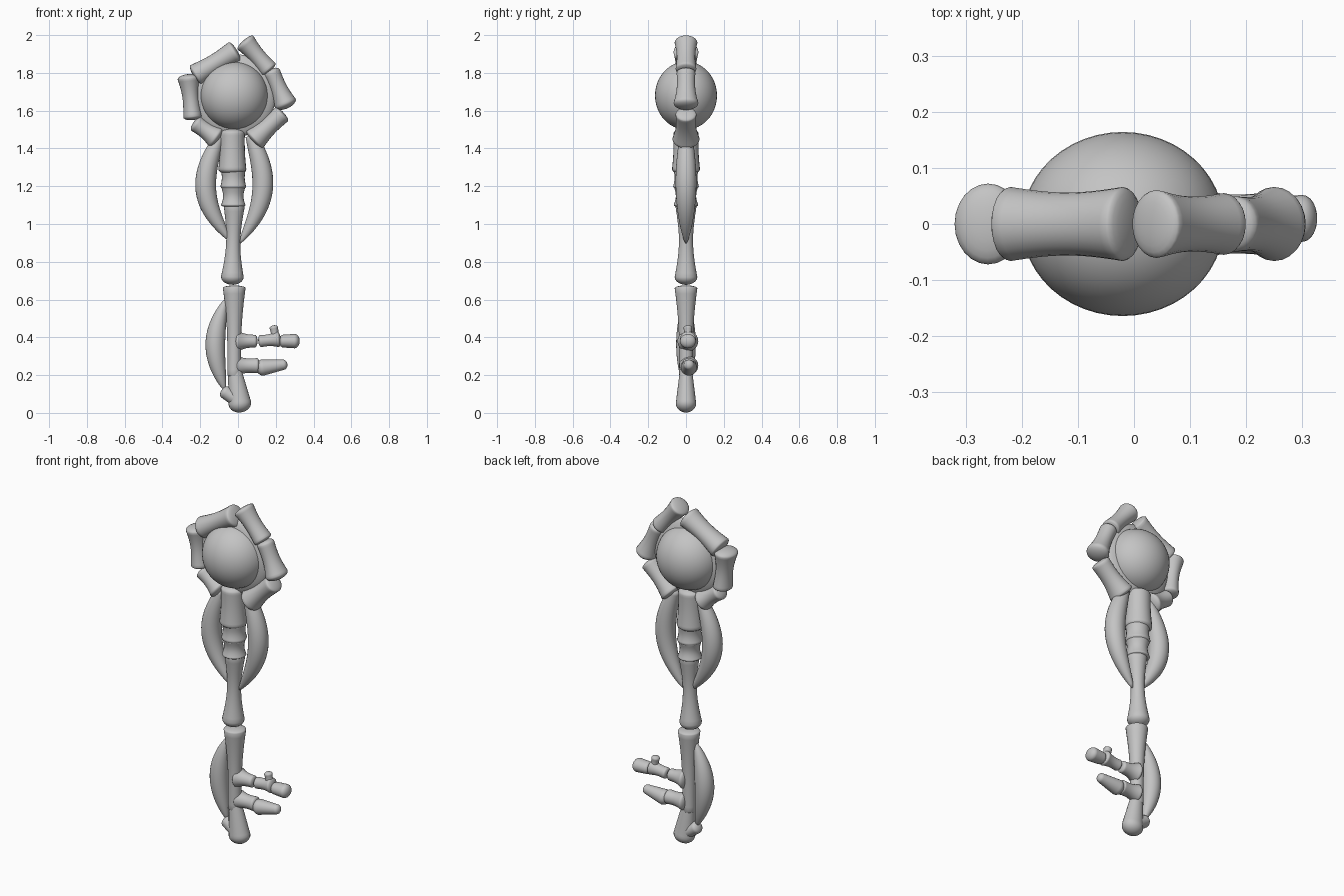
import bpy, bmesh, math
from mathutils import Vector

cube = bpy.data.objects.get("Cube")
if cube:
    bpy.data.objects.remove(cube, do_unlink=True)

GREY = (.55, .55, .55, 1)
bone_grey = bpy.data.materials.new("bone grey")
bone_grey.use_nodes = True
bone_grey.diffuse_color = GREY
bone_grey.node_tree.nodes["Principled BSDF"].inputs["Base Color"].default_value = GREY


def finish(bm, name):
    bmesh.ops.recalc_face_normals(bm, faces=bm.faces)
    mesh = bpy.data.meshes.new(name)
    bm.to_mesh(mesh)
    bm.free()
    mesh.materials.append(bone_grey)
    for polygon in mesh.polygons:
        polygon.use_smooth = True
    bpy.context.collection.objects.link(bpy.data.objects.new(name, mesh))


def loft(name, rings, depth, y, sides=24):
    """Skin ellipses given as (centre, across, radius), across lying in the x-z plane."""
    bm = bmesh.new()
    loops = []
    for centre, across, radius in rings:
        loop = []
        for k in range(sides):
            angle = math.tau * k / sides
            point = centre + across * radius * math.cos(angle)
            loop.append(bm.verts.new((point.x, y + depth * radius * math.sin(angle), point.y)))
        loops.append(loop)
    for lower, upper in zip(loops, loops[1:]):
        for k in range(sides):
            bm.faces.new((lower[k - 1], lower[k], upper[k], upper[k - 1]))
    bm.faces.new(loops[0])
    bm.faces.new(loops[-1])
    finish(bm, name)


def bone(name, start, end, first, last, waist=.15, cap=.4, depth=1.1, y=0, steps=16):
    """Straight bone from start to end (x, z), narrowed at the waist, with rounded ends."""
    start, end = Vector(start), Vector(end)
    along = (end - start).normalized()
    across = Vector((along.y, -along.x))
    rings = []
    for i in range(steps + 1):
        t = i / steps
        radius = (first + (last - first) * t) * (1 - waist * math.sin(math.pi * t))
        rings.append((start.lerp(end, t), across, radius))
    for i in range(1, 6):
        angle = i * math.pi / 11
        out = along * cap * math.sin(angle)
        rings.insert(0, (start - out * first, across, first * math.cos(angle)))
        rings.append((end + out * last, across, last * math.cos(angle)))
    loft(name, rings, depth, y)


def rib(name, start, end, bulge, thickness, blunt=0, steps=28):
    """Crescent bulging sideways from the chord; blunt keeps the upper end thick."""
    start, end = Vector(start), Vector(end)
    along = (end - start).normalized()
    side = Vector((along.y, -along.x))
    rings = []
    for i in range(steps + 1):
        t = i / steps
        centre = start.lerp(end, t) + side * bulge * math.sin(math.pi * t)
        slope = along * (end - start).length + side * bulge * math.pi * math.cos(math.pi * t)
        across = Vector((slope.y, -slope.x)).normalized()
        fullness = math.sin(math.pi * (blunt + (.99 - blunt) * t))
        rings.append((centre, across, thickness * max(fullness, .02) ** .7))
    loft(name, rings, 1, 0)


def ellipsoid(name, centre, radii):
    bm = bmesh.new()
    bmesh.ops.create_uvsphere(bm, u_segments=48, v_segments=24, radius=1)
    for v in bm.verts:
        v.co = Vector(c + r * s for c, r, s in zip(centre, radii, v.co))
    finish(bm, name)


# Bow: orb in a flat socket
ORB_CENTRE = (-.02, 0, 1.68)
ellipsoid("orb", ORB_CENTRE, (.18, .164, .18))
ellipsoid("orb_socket", ORB_CENTRE, (.22, .055, .22))

# Six bones ringing the orb
bone("ring_bone_top_right", start=(-.22, 1.79), end=(-.02, 1.91), first=.06, last=.06, cap=.3)
bone("ring_bone_top_left", start=(.04, 1.96), end=(.16, 1.82), first=.055, last=.05, cap=.3)
bone("ring_bone_left", start=(.18, 1.8), end=(.25, 1.64), first=.045, last=.06, cap=.5)
bone("ring_bone_lower_left", start=(.23, 1.58), end=(.09, 1.45), first=.05, last=.065, cap=.3)
bone("ring_bone_lower_right", start=(-.22, 1.53), end=(-.12, 1.46), first=.045, last=.06)
bone("ring_bone_right", start=(-.26, 1.77), end=(-.24, 1.57), first=.06, last=.05, waist=.2, depth=1.2)

# Curved ribs beside the neck and the lower shaft
rib("rib_right", start=(-.1, 1.46), end=(-.04, .91), bulge=.1, thickness=.055, blunt=.12)
rib("rib_left", start=(.07, 1.47), end=(.01, .9), bulge=-.09, thickness=.055, blunt=.15)
rib("rib_lower", start=(-.06, .61), end=(-.07, .12), bulge=.055, thickness=.052)

# Neck of stacked vertebrae, each a little slimmer
bone("vertebra_top", start=(-.03, 1.48), end=(-.03, 1.29), first=.066, last=.074, waist=.05, depth=1)
bone("vertebra_middle", start=(-.025, 1.28), end=(-.025, 1.2), first=.064, last=.068, waist=.08, depth=1)
bone("vertebra_bottom", start=(-.025, 1.19), end=(-.025, 1.1), first=.062, last=.065, cap=.2, depth=1)

# Shaft bones
bone("upper_shaft", start=(-.02, 1.09), end=(-.03, .72), first=.055, last=.06, waist=.35, cap=.7, depth=1)
bone("lower_shaft", start=(-.02, .66), end=(-.02, .2), first=.06, last=.036, waist=.2, cap=.25, depth=1)
bone("shaft_foot", start=(-.02, .24), end=(.01, .05), first=.034, last=.06, waist=0, cap=.8, depth=.9)
bone("shaft_heel", start=(-.07, .11), end=(.01, .06), first=.034, last=.04, waist=0, cap=.6)

# Bit: two jointed finger bones
bone("upper_tooth_root", start=(0, .38), end=(.09, .38), first=.055, last=.033, depth=1, y=.01)
bone("upper_tooth_middle", start=(.12, .38), end=(.21, .39), first=.032, last=.042, depth=1, y=.01)
bone("upper_tooth_nub", start=(.2, .39), end=(.19, .45), first=.025, last=.023, cap=.6, depth=1, y=.01)
bone("upper_tooth_tip", start=(.24, .38), end=(.3, .38), first=.034, last=.038, waist=0, cap=.7, y=.01)
bone("lower_tooth_root", start=(0, .25), end=(.1, .25), first=.05, last=.04, depth=1, y=.015)
bone("lower_tooth_tip", start=(.13, .24), end=(.24, .255), first=.043, last=.027, waist=0, cap=.8, depth=1, y=.015)
